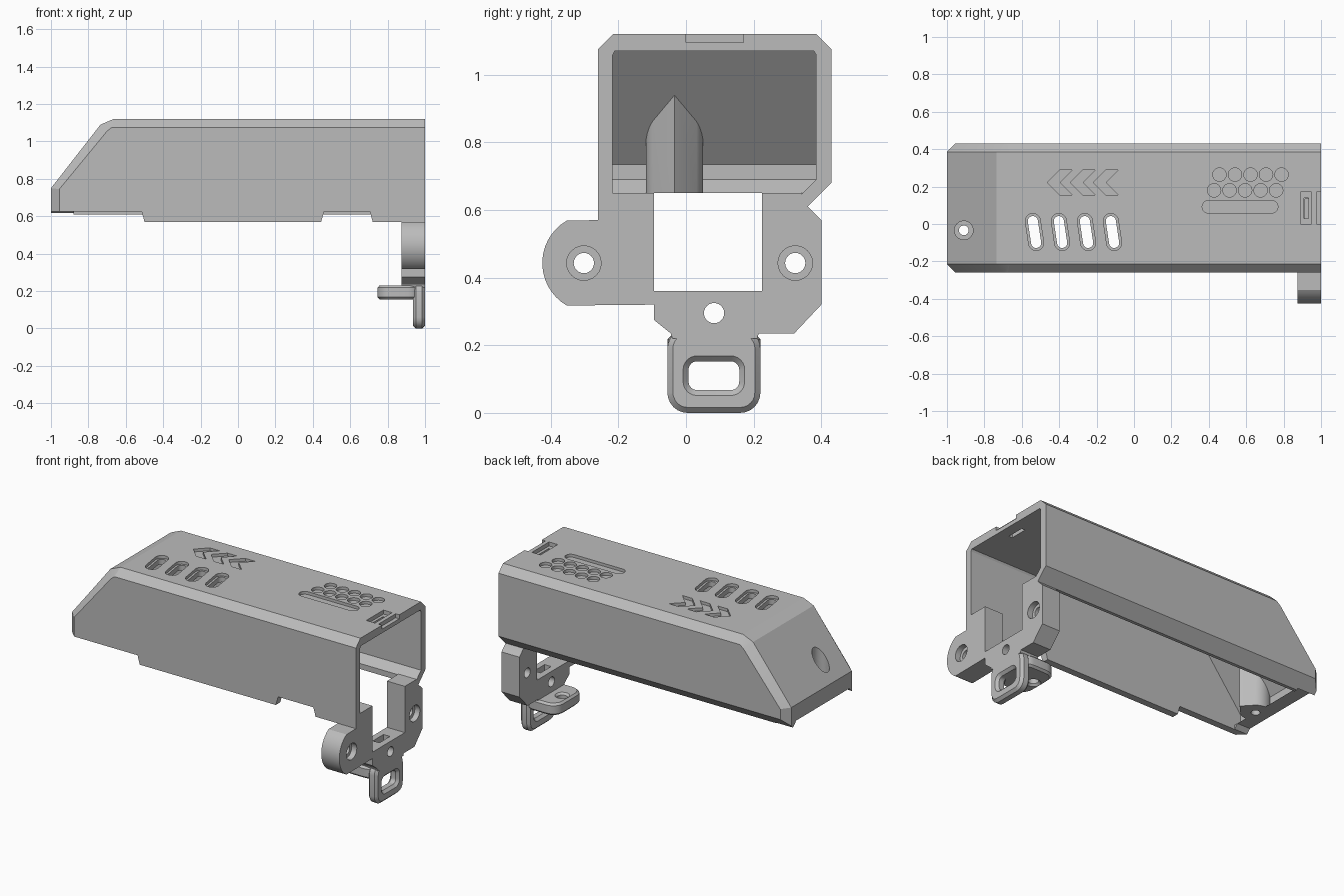
import bpy, bmesh, math
from mathutils import Vector, Matrix

cube = bpy.data.objects.get("Cube")
if cube:
    bpy.data.objects.remove(cube)

grey = bpy.data.materials.new("plain grey")
grey.use_nodes = True
grey.diffuse_color = (0.5, 0.5, 0.5, 1)
grey.node_tree.nodes["Principled BSDF"].inputs["Base Color"].default_value = (0.5, 0.5, 0.5, 1)


def place(axis, p, d):
    return {"x": (d, p[0], p[1]), "y": (p[0], d, p[1]), "z": (p[0], p[1], d)}[axis]


def loft(name, axis, shapes):
    """Each shape is a list of (outline, depth) rings, capped at both ends."""
    bm = bmesh.new()
    for rings in shapes:
        loops = [[bm.verts.new(place(axis, p, d)) for p in pts] for pts, d in rings]
        for a, b in zip(loops, loops[1:]):
            for i in range(len(a)):
                j = (i + 1) % len(a)
                bm.faces.new((a[i], a[j], b[j], b[i]))
        bm.faces.new(loops[0])
        bm.faces.new(loops[-1])
    bmesh.ops.recalc_face_normals(bm, faces=bm.faces)
    mesh = bpy.data.meshes.new(name)
    bm.to_mesh(mesh)
    bm.free()
    mesh.materials.append(grey)
    obj = bpy.data.objects.new(name, mesh)
    bpy.context.collection.objects.link(obj)
    return obj


def prism(name, axis, outlines, a, b):
    return loft(name, axis, [[(pts, a), (pts, b)] for pts in outlines])


def apply_modifiers(obj):
    dg = bpy.context.evaluated_depsgraph_get()
    mesh = bpy.data.meshes.new_from_object(obj.evaluated_get(dg))
    obj.modifiers.clear()
    obj.data = mesh


def boolean(obj, other, op="DIFFERENCE", keep=False):
    mod = obj.modifiers.new("cut", "BOOLEAN")
    mod.operation, mod.solver, mod.object = op, "EXACT", other
    apply_modifiers(obj)
    if not keep:
        bpy.data.objects.remove(other)


def cut(obj, axis, outlines, a, b):
    boolean(obj, prism("cutter", axis, outlines, a, b))


def circle(cx, cy, r, n=24):
    return [(cx + r * math.cos(math.tau * i / n), cy + r * math.sin(math.tau * i / n)) for i in range(n)]


def rect(x0, x1, y0, y1):
    return [(x0, y0), (x1, y0), (x1, y1), (x0, y1)]


def round_rect(cx, cy, w, h, r, tilt=0, n=6):
    pts = []
    for k, (sx, sy) in enumerate([(1, 1), (-1, 1), (-1, -1), (1, -1)]):
        for i in range(n + 1):
            a = math.pi / 2 * (k + i / n)
            v = Vector((sx * (w / 2 - r) + r * math.cos(a), sy * (h / 2 - r) + r * math.sin(a)))
            v = Matrix.Rotation(tilt, 2) @ v
            pts.append((cx + v.x, cy + v.y))
    return pts


# Cover: chamfered outer body with a sloped nose
side = [(-1, .57), (-1, .75), (-.735, 1.09), (-.665, 1.12), (1, 1.12), (1, .57)]
inset = [(-.955, .57), (-.955, .745), (-.70, 1.055), (-.675, 1.075), (1, 1.075), (1, .57)]
cover = loft("cover", "y", [[(inset, -.26), (side, -.215), (side, .385), (inset, .43)]])

# Screw boss: teardrop post trimmed to the nose
bx, by = -.91, -.034
tear = [(bx + .085 * math.cos(math.radians(a)), by + .085 * math.sin(math.radians(a)))
        for a in range(50, 311, 10)] + [(bx + .115, by)]
boss = prism("screw_boss", "z", [tear], .65, 1.1)
trim = [(-.975, .6), (-.975, .75), (-.70, 1.1), (-.5, 1.1), (-.5, .6)]
boolean(boss, prism("trim", "y", [trim], -.2, .3), "INTERSECT")

# Hollow interior with lips along the back and the nose
cavity = prism("cavity", "y", [[(-.91, .4), (-.91, .65), (-.955, .69), (-.955, .734),
                                (-.693, 1.07), (1.2, 1.07), (1.2, .4)]], -.4, .6)
section = [(-.217, .45), (-.217, 1.058), (-.205, 1.08), (.373, 1.08), (.385, 1.058),
           (.385, .69), (.34, .645), (.34, .45)]
boolean(cavity, prism("section", "x", [section], -1.3, 1.3), "INTERSECT")
boolean(cover, cavity)

# Lower edges: back undercut, front notches and nose opening
cut(cover, "x", [[(.5, .75), (.36, .61), (.3, .61), (.3, .5), (.5, .5)]], -1.2, 1.2)
notches = [[(a, .5), (a + .035, .625), (b - .035, .625), (b, .5)] for a, b in [(-1.2, -.48), (.425, .74)]]
cut(cover, "y", notches, -.4, -.1)
cut(cover, "x", [[(-.22, .5), (-.22, .62), (-.19, .65), (.335, .65), (.375, .61), (.375, .5)]], -1.1, -.88)

# Top vents, chevrons, dimples and latch recesses
vents = [(-.532 + .139 * i, -.043) for i in range(4)]
recess = [round_rect(x, y, .08, .2, .04, .15) for x, y in vents]
for i in range(3):
    x, y = -.465 + .123 * i, .222
    recess.append([(x, y), (x + .067, y - .067), (x + .135, y - .067), (x + .068, y),
                   (x + .135, y + .067), (x + .067, y + .067)])
for x0, y in [(.457, .264), (.428, .18)]:
    recess += [circle(x0 + .083 * i, y, .036) for i in range(5)]
recess.append(round_rect(.567, .092, .405, .068, .034))
cut(cover, "z", recess, 1.102, 1.2)
cut(cover, "z", [rect(.89, .95, 0, .17), rect(.975, 1.1, 0, .17)], 1.095, 1.2)
cut(cover, "z", [round_rect(x, y, .054, .172, .027, .15) for x, y in vents]
    + [rect(.908, .932, .03, .14)], 1.0, 1.2)

# Screw hole through nose and boss
for obj in (cover, boss):
    cut(obj, "z", [circle(bx, by, .05, 32)], .71, 1.3)
    cut(obj, "z", [circle(bx, by, .026)], .5, 1.3)

# Mounting bracket with a rounded ear and a square opening
ear = [(-.28 + .145 * math.cos(math.radians(a)), .443 + .145 * math.sin(math.radians(a)))
       for a in range(120, 241, 8)]
outline = ([(-.095, .36), (-.095, .65), (-.24, .65), (-.26, .57)] + ear +
           [(-.095, .32), (-.095, .275), (-.045, .235), (-.04, .22), (.21, .22), (.215, .235),
            (.32, .235), (.40, .32), (.40, .57), (.36, .61), (.34, .65), (.225, .65), (.225, .36)])
bracket = prism("mounting_bracket", "x", [outline], .875, 1)
holes = [(-.302, .443), (.323, .443)]
cut(bracket, "x", [circle(y, z, .03) for y, z in holes + [(.083, .295)]], .8, 1.1)
cut(bracket, "x", [circle(y, z, .051) for y, z in holes], .965, 1.1)
cut(bracket, "z", [rect(.915, .96, .03, .135)], .25, .4)

# Hanging loop and folded flange
loop = prism("hanging_loop", "x", [round_rect(.0825, .125, .275, .25, .06)], .935, 1)
cut(loop, "x", [round_rect(.0825, .11, .15, .085, .025)], .8, 1.1)
flange = prism("folded_flange", "z", [round_rect(.8625, .0825, .235, .275, .07)], .155, .23)
cut(flange, "z", [circle(.80, .083, .03)], .1, .3)
for obj in (loop, flange):
    mod = obj.modifiers.new("edge", "BEVEL")
    mod.width, mod.segments, mod.limit_method, mod.angle_limit = .016, 1, "ANGLE", math.radians(60)
    apply_modifiers(obj)

# Smooth the round parts, keep edges sharp
bpy.ops.object.select_all(action="DESELECT")
for obj in (cover, boss, bracket, loop, flange):
    obj.select_set(True)
    bpy.context.view_layer.objects.active = obj
bpy.ops.object.shade_smooth_by_angle(angle=math.radians(20))
